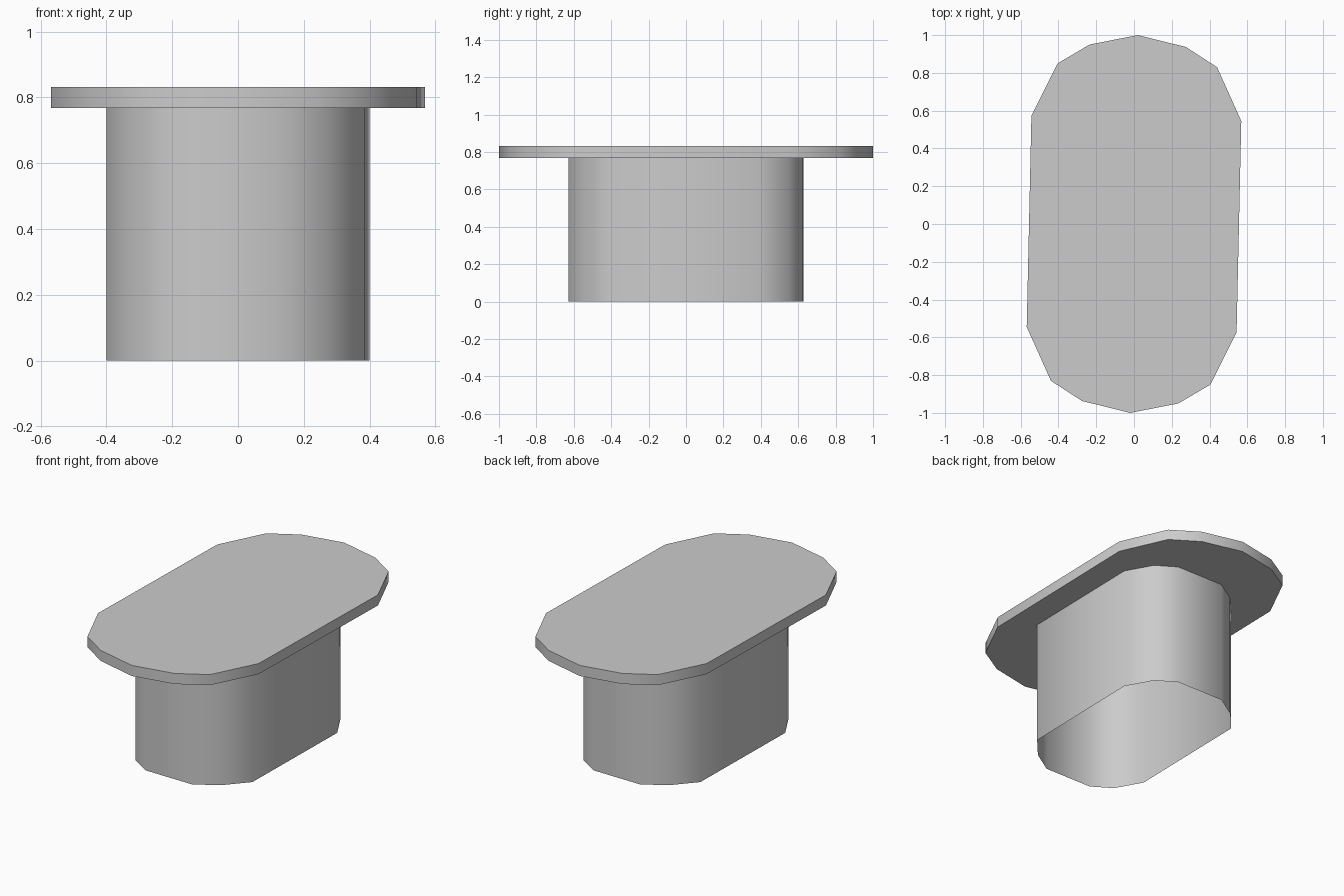
import bpy, bmesh, math

if "Cube" in bpy.data.objects:
    bpy.data.objects.remove(bpy.data.objects["Cube"])


def extruded_outline(name, half, z0, z1, capped):
    """Prism from half an outline, repeated with a half turn."""
    outline = half + [(-x, -y) for x, y in half]
    bm = bmesh.new()
    low = [bm.verts.new((x, y, z0)) for x, y in outline]
    high = [bm.verts.new((x, y, z1)) for x, y in outline]
    n = len(outline)
    for i in range(n):
        j = (i + 1) % n
        bm.faces.new((low[i], low[j], high[j], high[i]))
    if capped:
        bm.faces.new(high)
        bm.faces.new(low[::-1])
    mesh = bpy.data.meshes.new(name)
    bm.to_mesh(mesh)
    bm.free()
    obj = bpy.data.objects.new(name, mesh)
    bpy.context.collection.objects.link(obj)
    bpy.ops.object.select_all(action='DESELECT')
    obj.select_set(True)
    bpy.context.view_layer.objects.active = obj
    bpy.ops.object.shade_smooth_by_angle(angle=math.radians(60))
    return obj


# Hollow pedestal wall, open underneath
extruded_outline("pedestal",
                 [(0.385, -0.41), (0.40, 0.39), (0.31, 0.55),
                  (0.19, 0.625), (-0.13, 0.628), (-0.27, 0.54)],
                 0.0, 0.767, capped=False)

# Thin oblong table top
extruded_outline("table_top",
                 [(0.543, -0.575), (0.568, 0.545), (0.44, 0.83), (0.275, 0.937),
                  (0.02, 1.0), (-0.235, 0.95), (-0.405, 0.85)],
                 0.767, 0.832, capped=True)
